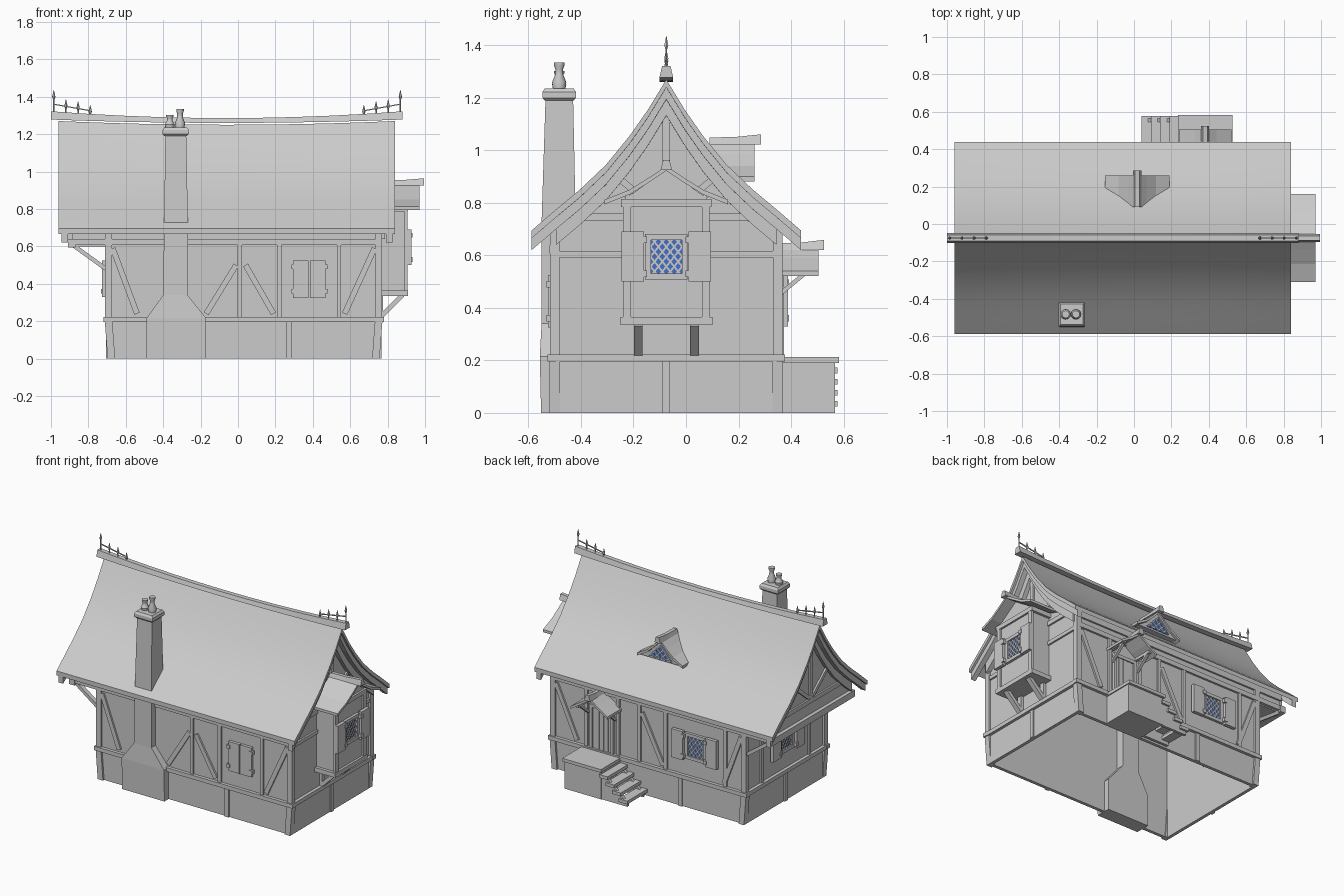
import bpy, bmesh, math

if "Cube" in bpy.data.objects:
    bpy.data.objects.remove(bpy.data.objects["Cube"], do_unlink=True)


def material(name, rgb):
    m = bpy.data.materials.new(name)
    m.use_nodes = True
    m.diffuse_color = (*rgb, 1)
    m.node_tree.nodes["Principled BSDF"].inputs["Base Color"].default_value = (*rgb, 1)
    return m


GREY = material("pale grey", (0.6, 0.6, 0.6))
BLUE = material("window blue", (0.06, 0.16, 0.55))
CY, CX = -0.075, 0.03  # centre lines of the house body


def solid(name, rings, mat=GREY, smooth=False):
    """Skin a list of equal rings and cap both ends."""
    bm = bmesh.new()
    vs = [[bm.verts.new(p) for p in r] for r in rings]
    n = len(vs[0])
    for a, b in zip(vs, vs[1:]):
        for i in range(n):
            j = (i + 1) % n
            bm.faces.new((a[i], a[j], b[j], b[i]))
    bm.faces.new(vs[0])
    bm.faces.new(vs[-1])
    bmesh.ops.recalc_face_normals(bm, faces=bm.faces)
    me = bpy.data.meshes.new(name)
    bm.to_mesh(me)
    bm.free()
    me.materials.append(mat)
    ob = bpy.data.objects.new(name, me)
    bpy.context.collection.objects.link(ob)
    if smooth:
        bpy.ops.object.select_all(action='DESELECT')
        ob.select_set(True)
        bpy.context.view_layer.objects.active = ob
        bpy.ops.object.shade_smooth_by_angle(angle=math.radians(30))
    return ob


def rect(x0, x1, y0, y1, z):
    return [(x0, y0, z), (x1, y0, z), (x1, y1, z), (x0, y1, z)]


def box(name, x0, x1, y0, y1, z0, z1):
    return solid(name, [rect(x0, x1, y0, y1, z0), rect(x0, x1, y0, y1, z1)])


# Wall planes: u runs along the wall, o points outwards
def front(u, o, z): return (u, -0.505 - o, z)
def back(u, o, z): return (u, 0.355 + o, z)
def right(u, o, z): return (0.755 + o, u, z)
def left(u, o, z): return (-0.695 - o, u, z)
def jetty(u, o, z): return (-0.885 - o, u, z)
def bay(u, o, z): return (0.895 + o, u, z)


def panel(name, wall, pts, o0, o1, mat=GREY):
    return solid(name, [[wall(u, o, z) for u, z in pts] for o in (o0, o1)], mat)


def plate(name, wall, u0, u1, z0, z1, o0, o1, mat=GREY):
    return panel(name, wall, [(u0, z0), (u1, z0), (u1, z1), (u0, z1)], o0, o1, mat)


def strip(name, wall, a, b, w=0.03, o0=-0.005, o1=0.012):
    dx, dz = b[0] - a[0], b[1] - a[1]
    k = w / 2 / math.hypot(dx, dz)
    nx, nz = -dz * k, dx * k
    panel(name, wall, [(a[0] + nx, a[1] + nz), (b[0] + nx, b[1] + nz),
                       (b[0] - nx, b[1] - nz), (a[0] - nx, a[1] - nz)], o0, o1)


def frame(name, wall, c, hw, z0, z1, w=0.022, o=0.018):
    for s in (-1, 1):
        strip(name, wall, (c + s * hw, z0), (c + s * hw, z1), w, 0, o)
    for z in (z0, z1):
        strip(name, wall, (c - hw - w / 2, z), (c + hw + w / 2, z), w, 0, o)


def window(wall, c, z0, z1, hw=0.06, gap=0.085, leaf=0.085):
    """Leaded window with open shutters."""
    hz, zc = (z1 - z0) / 2 - 0.02, (z0 + z1) / 2
    for o in (-0.025, 0.001):
        plate("window_glass", wall, c - hw, c + hw, zc - hz, zc + hz, o, o + 0.005, BLUE)
    frame("window_frame", wall, c, hw + 0.01, zc - hz, zc + hz)
    for i in range(-3, 4):
        k = i / 2
        lo, hi = max(-1, -1 - k), min(1, 1 - k)
        for s in (-1, 1):
            strip("window_lead", wall, (c + s * lo * hw, zc + (lo + k) * hz),
                  (c + s * hi * hw, zc + (hi + k) * hz), 0.007, 0.005, 0.011)
    for s in (-1, 1):
        u0, u1 = sorted((c + s * gap, c + s * (gap + leaf)))
        plate("shutter", wall, u0, u1, z0, z1, 0.01, 0.033)
        for z in (z0 + 0.03, z1 - 0.03):
            strip("shutter_hinge", wall, (c + s * (gap - 0.012), z), (c + s * (gap + 0.012), z), 0.025, 0, 0.038)


# Main roof: swept profile with a sagging ridge
ROOF = [(0, 1.27), (0.07, 1.155), (0.14, 1.055), (0.23, 0.945), (0.33, 0.85), (0.42, 0.775), (0.513, 0.695)]


def section(prof, top, bottom):
    side = lambda off, s: [(s * d, z - off) for d, z in prof]
    return side(top, -1)[::-1] + side(top, 1)[1:] + side(bottom, 1)[::-1] + side(bottom, -1)[1:]


def roof_ring(x, top=0, bottom=0.03, prof=ROOF):
    sag = 0.02 * (1 - ((x + 0.06) / 0.9) ** 2)
    return [(x, CY + y, z - sag * max(0, z - 0.69) / 0.58) for y, z in section(prof, top, bottom)]


solid("main_roof", [roof_ring(-0.96 + 0.15 * i) for i in range(13)], smooth=True)
for x0, x1, x2 in ((0.79, 0.825, 0.755), (-0.945, -0.91, -0.91)):
    solid("barge_board", [roof_ring(x, 0.028, 0.075) for x in (x0, x1)])
    solid("gable_rafter", [roof_ring(x, 0.06, 0.135, ROOF[:-1]) for x in (x2, x2 + 0.03)])


def ridge_z(x): return 1.26 + 0.018 * ((x + 0.06) / 0.94) ** 2


def ridge_ring(x):
    z, h = ridge_z(x), 0.026 + 0.018 * ((x + 0.06) / 0.94) ** 2
    return [(x, CY - 0.026, z), (x, CY + 0.026, z), (x, CY + 0.016, z + h), (x, CY - 0.016, z + h)]


solid("ridge_beam", [ridge_ring(-1 + 0.188 * i) for i in range(11)])


# Iron cresting and chimney pots are turned shapes
def turned(name, x, y, prof, n=8, smooth=False):
    solid(name, [[(x + r * math.cos(math.tau * i / n), y + r * math.sin(math.tau * i / n), z)
                  for i in range(n)] for r, z in prof], smooth=smooth)


for end, step in ((-0.985, 1), (0.868, -1)):
    for i, tip in enumerate((1.435, 1.385, 1.375, 1.355)):
        turned("ridge_spike", end + step * 0.065 * i, CY,
               [(0.004, 1.28), (0.004, tip - 0.05), (0.009, tip - 0.035), (0.001, tip)], 6)
    strip("ridge_rail", lambda u, o, z: (u, CY + o, z), (end, 1.36), (end + step * 0.195, 1.325), 0.006, -0.003, 0.003)

# Plaster walls, gables and stone base
for wall in (front, back):
    plate("long_wall", wall, -0.695, 0.755, 0.2, 0.75, -0.02, 0)
    plate("jetty_side_wall", wall, -0.885, -0.69, 0.61, 0.75, -0.02, 0)
    plate("stone_base", wall, -0.69, 0.75, 0, 0.2, -0.02, 0.002)
plate("end_wall", left, -0.5, 0.35, 0.2, 0.64, -0.02, 0)
for wall in (left, right):
    plate("stone_base_end", wall, -0.5, 0.35, 0, 0.2, -0.02, 0.002)
for wall, z0 in ((right, 0.2), (jetty, 0.61)):
    edge = [(d, z - 0.05) for d, z in ROOF[:-1]] + [(0.43, 0.72), (0.43, z0)]
    panel("gable_wall", wall, [(CY - d, z) for d, z in edge[::-1]] + [(CY + d, z) for d, z in edge[1:]], -0.02, 0)

# Timber frame: corners, sills, posts and braces
for sx in (-1, 1):
    for sy in (-1, 1):
        x, y = CX + sx * 0.722, CY + sy * 0.425
        box("corner_post", x - 0.018, x + 0.018, y - 0.018, y + 0.018, 0.2, 0.73)
        solid("base_corner_post", [rect(x - 0.02 - k, x + 0.02 - k, y - 0.02, y + 0.02, z)
                                   for k, z in ((sx * 0.015, 0), (0, 0.2))])
for wall in (front, back):
    plate("sill_beam", wall, -0.72, 0.78, 0.195, 0.222, -0.01, 0.022)
    plate("wall_plate", wall, -0.9, 0.77, 0.608, 0.64, -0.01, 0.014)
    plate("eaves_plate", wall, -0.885, 0.77, 0.68, 0.74, -0.01, 0.012)
    strip("corner_brace", wall, (0.73, 0.59), (0.57, 0.24))
    strip("corner_brace", wall, (-0.67, 0.59), (-0.54, 0.24))
for wall in (left, right):
    plate("sill_beam_end", wall, -0.525, 0.375, 0.195, 0.222, -0.01, 0.022)
    strip("base_post", wall, (CY, 0), (CY, 0.2))
    strip("end_beam", wall, (-0.5, 0.605), (0.35, 0.605), 0.025)
strip("tie_beam", right, (-0.5, 0.745), (0.35, 0.745))
strip("tie_beam", jetty, (-0.5, 0.735), (0.35, 0.735))
for wall in (jetty, right):
    strip("king_post", wall, (CY, 0.74), (CY, 1.16))
    for s in (-1, 1):
        strip("gable_strut", wall, (CY + s * 0.02, 0.76), (CY + s * 0.2, 0.91), 0.025)
for u in (0.01, 0.22, 0.54):
    strip("front_post", front, (u, 0.22), (u, 0.61), 0.024)
strip("front_brace", front, (-0.17, 0.24), (-0.01, 0.5))
strip("front_brace", front, (0.04, 0.5), (0.19, 0.24))
for u in (0.5, 0.26, 0.1, -0.1, -0.55):
    strip("back_post", back, (u, 0.22), (u, 0.61), 0.024)
strip("back_brace", back, (0.08, 0.56), (-0.08, 0.24))
strip("base_post", front, (0.275, 0), (0.275, 0.2))
strip("base_post", back, (-0.21, 0), (-0.21, 0.2))
for u in (-0.33, 0.18):
    strip("end_post", left, (u, 0.22), (u, 0.6), 0.024)

# Overhanging end storey on brackets
box("jetty_floor", -0.9, -0.68, -0.5, 0.35, 0.6, 0.62)
box("jetty_beam", -0.91, -0.87, -0.525, 0.375, 0.595, 0.64)
for y in (-0.49, -0.22, 0.07, 0.34):
    strip("jetty_bracket", lambda u, o, z: (u, y + o, z), (-0.7, 0.475), (-0.88, 0.605), 0.022, -0.015, 0.015)

# Windows and closed front shutters
window(back, -0.33, 0.33, 0.525)
window(left, CY, 0.33, 0.525)
window(bay, CY, 0.5, 0.69)
plate("front_shutter", front, 0.295, 0.377, 0.325, 0.525, 0, 0.02)
plate("front_shutter", front, 0.384, 0.468, 0.325, 0.525, 0, 0.02)
for u in (0.297, 0.466):
    for z in (0.36, 0.49):
        plate("front_hinge", front, u - 0.012, u + 0.012, z - 0.012, z + 0.012, 0, 0.026)


# Small flared roofs for the bay, the porch and the dormer
def little_roof(name, wall, c, prof, o0, o1, cap):
    panel(name, wall, [(c + u, z) for u, z in section(prof, 0, 0.018)], o0, o1)
    z = prof[0][1]
    solid(name + "_ridge", [[wall(c + u, o, z + k) for u, k in
                             ((-0.022, -0.015), (0.022, -0.015), (0.012, 0.012 + lift), (-0.012, 0.012 + lift))]
                            for o, lift in ((o0, 0), ((o0 + cap) / 2, 0.002), (cap, 0.012))])


def gable_fill(name, wall, c, prof, o0, o1, inset=0.9):
    pts = [(u * inset, z - 0.012) for u, z in prof]
    return panel(name, wall, [(c - u, z) for u, z in pts[::-1]] + [(c + u, z) for u, z in pts[1:]], o0, o1)


BAY = [(0, 0.94), (0.06, 0.9), (0.14, 0.85), (0.235, 0.812)]
little_roof("bay_roof", right, CY, BAY, 0, 0.215, 0.24)
gable_fill("bay_gable", right, CY, BAY[:-1] + [(0.18, 0.83)], 0, 0.14)
box("bay_body", 0.745, 0.895, CY - 0.155, CY + 0.155, 0.36, 0.83)
box("bay_floor", 0.745, 0.91, CY - 0.175, CY + 0.175, 0.335, 0.365)
box("bay_head", 0.745, 0.908, CY - 0.172, CY + 0.172, 0.785, 0.815)
for s in (-1, 1):
    strip("bay_post", bay, (CY + s * 0.15, 0.36), (CY + s * 0.15, 0.8), 0.03)
    y = CY + s * 0.107
    strip("bay_bracket", lambda u, o, z: (u, y + o, z), (0.765, 0.225), (0.88, 0.34), 0.025, -0.017, 0.017)
    box("bay_bracket_foot", 0.75, 0.775, y - 0.017, y + 0.017, 0.22, 0.335)

PORCH = [(0, 0.635), (0.06, 0.59), (0.14, 0.54)]
little_roof("porch_roof", back, 0.38, PORCH, 0, 0.15, 0.17)
for s in (-1, 1):
    x = 0.38 + s * 0.1
    strip("porch_bracket", lambda u, o, z: (x + o, u, z), (0.36, 0.455), (0.47, 0.545), 0.016, -0.01, 0.01)
    box("porch_rail", x - 0.01, x + 0.01, 0.355, 0.49, 0.535, 0.555)

DORMER = [(0, 1.037), (0.05, 0.985), (0.1, 0.94), (0.172, 0.9)]
little_roof("dormer_roof", back, 0.017, DORMER, -0.265, -0.095, -0.07)
gable_fill("dormer_gable", back, 0.017, DORMER, -0.26, -0.11)
hw, z0, hz = 0.085, 0.9, 0.09
panel("dormer_glass", back, [(0.017 - hw, z0), (0.017 + hw, z0), (0.017, z0 + hz)], -0.111, -0.106, BLUE)
for t in (-1, -0.5, 0, 0.5):
    for s in (-1, 1):
        strip("dormer_lead", back, (0.017 + s * t * hw, z0),
              (0.017 + s * (1 + t) / 2 * hw, z0 + (1 - t) / 2 * hz), 0.007, -0.108, -0.1)

# Door, landing and steps
plate("door", back, 0.31, 0.45, 0.21, 0.5, 0, 0.008)
for u in (0.345, 0.38, 0.415):
    strip("door_batten", back, (u, 0.21), (u, 0.5), 0.028, 0.006, 0.012)
frame("door_frame", back, 0.38, 0.08, 0.21, 0.51)
box("landing", 0.245, 0.52, 0.35, 0.567, 0, 0.192)
box("landing_slab", 0.235, 0.527, 0.35, 0.583, 0.19, 0.212)
for k in range(4):
    box("step_tread", 0.19 - 0.05 * k, 0.255 - 0.05 * k, 0.36, 0.577, 0.15 - 0.042 * k, 0.172 - 0.042 * k)
for y in (0.375, 0.545):
    panel("step_stringer", lambda u, o, z: (u, y + o, z),
          [(0.25, 0), (0.25, 0.155), (0.2, 0.15), (0.05, 0.025), (0.05, 0)], 0, 0.018)

# Chimney with shoulders, cap and pots
solid("chimney", [rect(*r) for r in (
    (-0.49, -0.17, -0.552, -0.45, 0), (-0.49, -0.17, -0.557, -0.45, 0.215), (-0.4, -0.27, -0.55, -0.43, 0.34),
    (-0.395, -0.268, -0.55, -0.42, 0.73), (-0.388, -0.277, -0.535, -0.43, 1.2))])
solid("chimney_cap", [rect(-0.333 - a, -0.333 + a, -0.483 - b, -0.483 + b, z) for a, b, z in (
    (0.06, 0.055, 1.19), (0.07, 0.064, 1.2), (0.07, 0.064, 1.222), (0.06, 0.055, 1.236))])
for x, h in ((-0.31, 0.1), (-0.365, 0.068)):
    turned("chimney_pot", x, -0.483, [(r, 1.235 + k * h) for r, k in (
        (0.024, 0), (0.027, 0.25), (0.015, 0.55), (0.015, 0.75), (0.02, 0.88), (0.02, 1))], 12, True)
